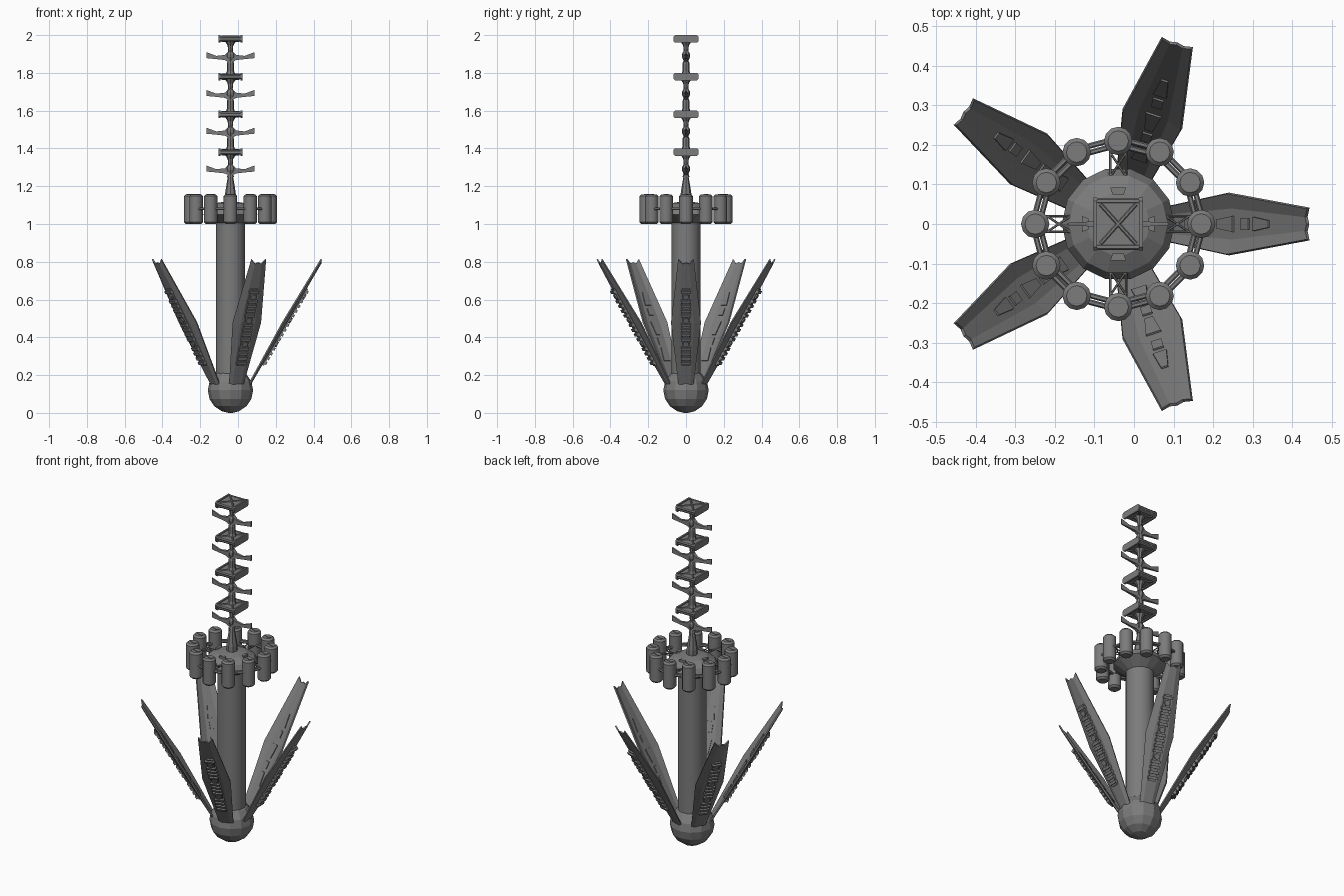
import bpy
import bmesh
from math import cos, sin, pi, radians
from mathutils import Matrix, Vector

cube = bpy.data.objects.get("Cube")
if cube:
    bpy.data.objects.remove(cube)

grey = bpy.data.materials.new("hull grey")
grey.use_nodes = True
COLOUR = (0.2, 0.2, 0.2, 1)
grey.diffuse_color = COLOUR
grey.node_tree.nodes["Principled BSDF"].inputs["Base Color"].default_value = COLOUR

CENTRE = Matrix.Translation((-0.04, 0, 0))


def turn(degrees):
    return CENTRE @ Matrix.Rotation(radians(degrees), 4, "Z")


def make(name, verts, faces, matrix=CENTRE, smooth=False):
    mesh = bpy.data.meshes.new(name)
    mesh.from_pydata(verts, [], faces)
    bm = bmesh.new()
    bm.from_mesh(mesh)
    bmesh.ops.recalc_face_normals(bm, faces=bm.faces)
    for edge in bm.edges:
        if len(edge.link_faces) == 2:
            edge.smooth = edge.calc_face_angle(0) < radians(35)
    for face in bm.faces:
        face.smooth = smooth
    bm.to_mesh(mesh)
    bm.free()
    mesh.materials.append(grey)
    obj = bpy.data.objects.new(name, mesh)
    obj.matrix_world = matrix
    bpy.context.collection.objects.link(obj)
    return obj


def loft(name, rings, matrix=CENTRE, smooth=False):
    """Skin a list of equal rings of points and cap both ends."""
    n = len(rings[0])
    verts = [p for ring in rings for p in ring]
    faces = [(k * n + i, k * n + (i + 1) % n, (k + 1) * n + (i + 1) % n, (k + 1) * n + i)
             for k in range(len(rings) - 1) for i in range(n)]
    faces += [tuple(range(n)), tuple(range(len(verts) - n, len(verts)))]
    return make(name, verts, faces, matrix, smooth)


def lathe(name, profile, sides, matrix=CENTRE, smooth=False):
    rings = [[(r * cos(2 * pi * i / sides), r * sin(2 * pi * i / sides), z)
              for i in range(sides)] for r, z in profile]
    return loft(name, rings, matrix, smooth)


def rod(name, a, b, radius, matrix=CENTRE, sides=6):
    a, b = Vector(a), Vector(b)
    axis = (b - a).to_track_quat("Z", "Y").to_matrix().to_4x4()
    return lathe(name, [(radius, 0), (radius, (b - a).length)], sides,
                 matrix @ Matrix.Translation(a) @ axis, True)


def slab(name, x0, x1, w0, w1, z0, z1, matrix):
    """Plate along x with a half width at each end."""
    rings = [[(x0, -w0, z), (x1, -w1, z), (x1, w1, z), (x0, w0, z)] for z in (z0, z1)]
    return loft(name, rings, matrix)


# Base ball, column and the shallow dome above it
ball = [(0.12 * sin(pi * k / 8), 0.12 - 0.12 * cos(pi * k / 8)) for k in range(1, 8)]
lathe("base_ball", [(0.01, 0)] + ball, 12)
lathe("main_column", [(0.077, 0.18), (0.077, 1.05)], 16, smooth=True)
lathe("dome", [(0.07, 1.0), (0.143, 1.05), (0.125, 1.085), (0.08, 1.11), (0.02, 1.12)], 14)

# Ring of tanks with their connecting rods
tank = [(0.026, 1.0), (0.036, 1.01), (0.036, 1.147), (0.026, 1.157)]
for i in range(12):
    place = turn(30 * i) @ Matrix.Translation((0.21, 0, 0))
    lathe("tank", tank, 12, place, True)
    slab("tank_cap_bar", -0.022, 0.022, 0.006, 0.006, 1.155, 1.16,
         place @ Matrix.Rotation(radians(-20 - 30 * i), 4, "Z"))
    for r in (0.2, 0.217):
        half = radians(30)
        rod("tank_link", (r, 0, 1.08), (r * cos(half), r * sin(half), 1.08), 0.007, turn(30 * i))

# Four crossed trusses joining the ring to the dome
for i in range(4):
    m = turn(90 * i)
    for s in (-1, 1):
        rod("truss_rail", (0.11, 0.02 * s, 1.08), (0.2, 0.02 * s, 1.08), 0.003, m)
        rod("truss_brace", (0.12, 0.02 * s, 1.08), (0.18, -0.02 * s, 1.08), 0.003, m)
    slab("dome_fitting", 0.075, 0.092, 0.014, 0.02, 1.08, 1.115, m)

# Mast: foot, then four repeats of hub, fins and framed plate
lathe("mast_foot", [(0.03, 1.08), (0.03, 1.15), (0.024, 1.19), (0.014, 1.25)], 8)
for i in range(4):
    level = CENTRE @ Matrix.Translation((0, 0, 1.38 + 0.2 * i))
    hub = [(0.026, -0.19), (0.019, -0.17), (0.019, -0.13), (0.013, -0.115), (0.022, -0.095),
           (0.022, -0.08), (0.012, -0.065), (0.015, -0.035), (0.03, -0.012)]
    if i == 0:
        hub = hub[2:]
    lathe("mast_segment", hub, 8, level)
    for angle in (0, 180):
        # position outward, half thickness, bottom, top
        fin = [(0.005, 0.012, -0.125, -0.06), (0.03, 0.009, -0.112, -0.085),
               (0.075, 0.006, -0.107, -0.09), (0.128, 0.003, -0.102, -0.07)]
        loft("mast_fin", [[(x, -t, lo), (x, t, lo), (x, t, hi), (x, -t, hi)]
                          for x, t, lo, hi in fin],
             level @ Matrix.Rotation(radians(angle), 4, "Z"))

    def rounded(x, y, z, c):
        pts = [(y, z - c), (y - c, z), (c - y, z), (-y, z - c),
               (-y, c - z), (c - y, -z), (y - c, -z), (y, c - z)]
        return [(x, a, b) for a, b in pts]

    loft("plate_body", [rounded(x, 0.06, 0.013, 0.006) for x in (-0.056, 0.056)], level)
    for s in (-1, 1):
        loft("plate_end_rim", [rounded(x * s, 0.067, 0.02, 0.009) for x in (0.053, 0.063)], level)
        rod("plate_side_rail", (-0.055, 0.058 * s, 0.008), (0.055, 0.058 * s, 0.008), 0.008, level)
        for side in (-1, 1):
            rod("plate_cross_brace", (-0.045, -0.05 * s, 0.013 * side),
                (0.045, 0.05 * s, 0.013 * side), 0.005, level)

# Five folded petals leaning out from the ball
LENGTH = 0.752
along = Vector((0.378, 0, 0.65)).normalized()
inward = along.cross(Vector((0, 1, 0)))
lean = Matrix((along, (0, 1, 0), inward)).transposed().to_4x4()
lean.translation = (0.11, 0, 0.16)


def petal_row(x, edge, strip, fold, cut=0, middle=0):
    return [(x, -edge, fold), (x - cut, -strip, 0), (x - middle, 0, 0),
            (x - cut, strip, 0), (x, edge, fold)]


rows = [petal_row(-0.02, 0.038, 0.022, 0.006), petal_row(0.36, 0.078, 0.04, 0.016),
        petal_row(LENGTH, 0.04, 0.018, 0.008, 0.024, 0.016)]
petal_verts = [p for row in rows for p in row]
petal_faces = [(5 * k + i, 5 * k + i + 1, 5 * k + i + 6, 5 * k + i + 5)
               for k in range(2) for i in range(4)]
for i in range(5):
    m = turn(72 * i) @ lean
    petal = make("petal", petal_verts, petal_faces, m)
    shell = petal.modifiers.new("thickness", "SOLIDIFY")
    shell.thickness = 0.008
    shell.offset = 0
    # Raised fittings on the inner face
    for x0, x1, w0, w1 in ((0.13, 0.21, 0.02, 0.011), (0.23, 0.27, 0.013, 0.013),
                           (0.29, 0.37, 0.011, 0.02), (0.41, 0.45, 0.014, 0.014),
                           (0.47, 0.55, 0.018, 0.009)):
        slab("petal_inner_fitting", x0, x1, w0, w1, 0.002, 0.009, m)
    # Ribbed machinery on the outer face
    slab("petal_outer_spine", 0.11, 0.58, 0.02, 0.02, -0.012, -0.002, m)
    for k in range(16):
        x = 0.12 + 0.029 * k
        if k % 5 != 4:
            slab("petal_outer_rib", x, x + 0.016, 0.026, 0.026, -0.021, -0.002, m)
        else:
            lathe("petal_outer_boss", [(0.016, -0.02), (0.016, -0.002)], 10,
                  m @ Matrix.Translation((x + 0.008, 0, 0)))
